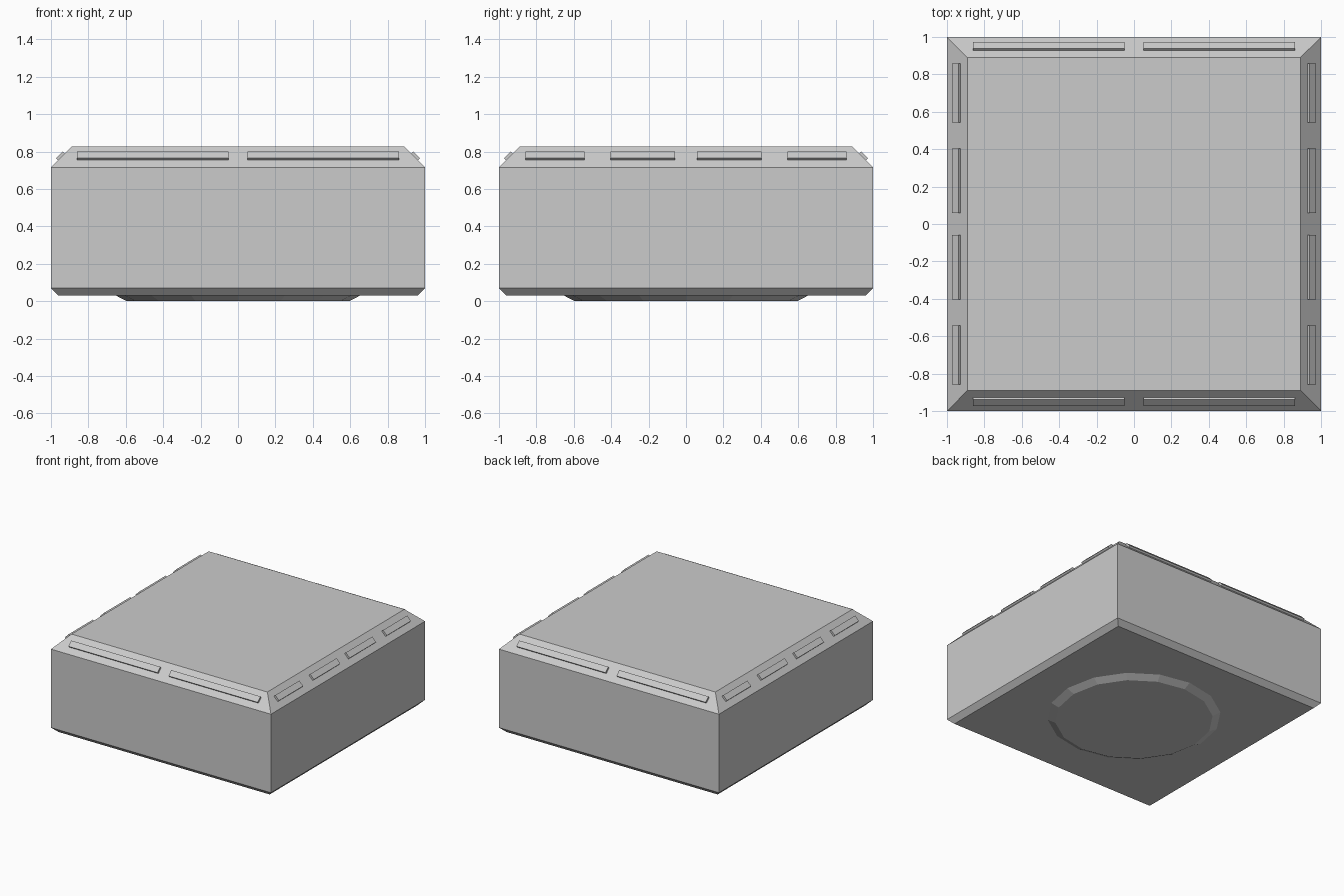
import bpy, bmesh
from math import cos, sin, pi
from mathutils import Matrix

if "Cube" in bpy.data.objects:
    bpy.data.objects.remove(bpy.data.objects["Cube"])


def loft(name, rings):
    """Closed solid skinned through a stack of matching rings."""
    bm = bmesh.new()
    loops = [[bm.verts.new(p) for p in ring] for ring in rings]
    n = len(loops[0])
    for a, b in zip(loops, loops[1:]):
        for i in range(n):
            j = (i + 1) % n
            bm.faces.new((a[i], a[j], b[j], b[i]))
    bm.faces.new(loops[0][::-1])
    bm.faces.new(loops[-1])
    bmesh.ops.recalc_face_normals(bm, faces=bm.faces)
    mesh = bpy.data.meshes.new(name)
    bm.to_mesh(mesh)
    bm.free()
    obj = bpy.data.objects.new(name, mesh)
    bpy.context.collection.objects.link(obj)
    return obj


def square(h, z):
    return [(-h, -h, z), (h, -h, z), (h, h, z), (-h, h, z)]


def circle(r, z, n=16):
    return [(r * cos(2 * pi * i / n), r * sin(2 * pi * i / n), z) for i in range(n)]


# Box body with chamfered top and bottom rims
loft("body", [square(0.96, 0.03), square(1.0, 0.07),
              square(1.0, 0.715), square(0.89, 0.826)])

# Shallow tapered foot under the body
loft("foot", [circle(0.594, 0.0), circle(0.655, 0.031)])

# Raised slats lying on the sloped top rim: (y, z) section, slightly sunk in
SECTION = [(-0.973, 0.765), (-0.938, 0.80), (-0.925, 0.787), (-0.960, 0.752)]
LONG = [(-0.86, -0.05), (0.05, 0.86)]
SHORT = [(-0.857, -0.543), (-0.403, -0.06), (0.06, 0.403), (0.543, 0.857)]

for k, side in enumerate(("front", "right", "back", "left")):
    turn = Matrix.Rotation(k * pi / 2, 4, 'Z')
    for i, (x0, x1) in enumerate(LONG if k % 2 == 0 else SHORT):
        slat = loft(f"{side}_slat_{i + 1}",
                    [[(x, y, z) for y, z in SECTION] for x in (x0, x1)])
        slat.data.transform(turn)
